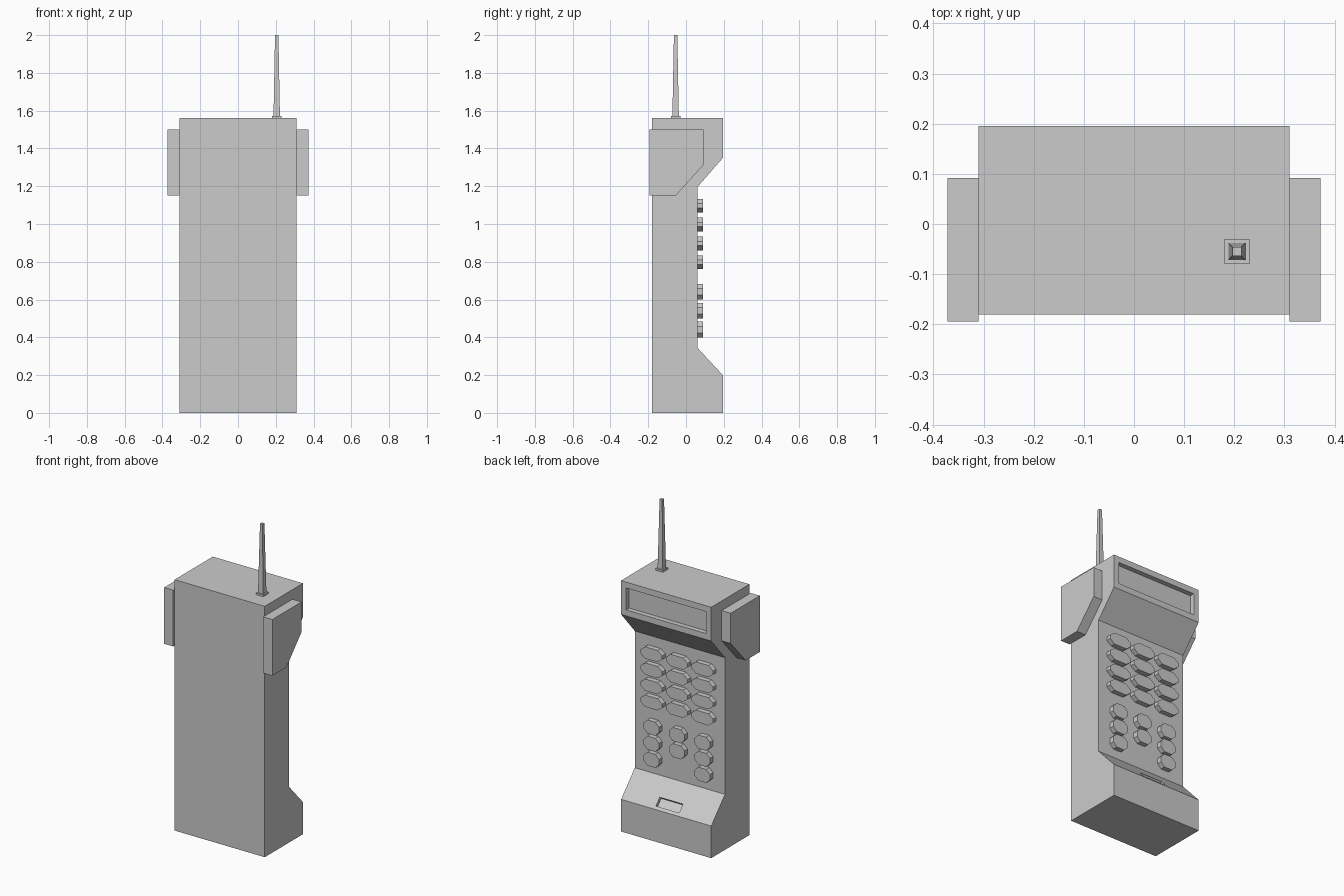
import bpy, bmesh
from mathutils import Vector

if "Cube" in bpy.data.objects:
    bpy.data.objects.remove(bpy.data.objects["Cube"])


def extrude_shape(name, points, offset):
    """Solid made by sweeping a flat polygon along an offset."""
    bm = bmesh.new()
    face = bm.faces.new([bm.verts.new(p) for p in points])
    ext = bmesh.ops.extrude_face_region(bm, geom=[face])
    moved = [v for v in ext["geom"] if isinstance(v, bmesh.types.BMVert)]
    bmesh.ops.translate(bm, verts=moved, vec=Vector(offset))
    bmesh.ops.recalc_face_normals(bm, faces=bm.faces)
    mesh = bpy.data.meshes.new(name)
    bm.to_mesh(mesh)
    bm.free()
    obj = bpy.data.objects.new(name, mesh)
    bpy.context.collection.objects.link(obj)
    return obj


def side_profile(name, profile, x0, x1):
    return extrude_shape(name, [(x0, y, z) for y, z in profile], (x1 - x0, 0, 0))


def key(name, x, z, w, h, cx, cz):
    """Octagonal key standing proud of the keypad panel."""
    a, b = w / 2, h / 2
    outline = [(a, b - cz), (a - cx, b), (cx - a, b), (-a, b - cz),
               (-a, cz - b), (cx - a, -b), (a - cx, -b), (a, cz - b)]
    return extrude_shape(name, [(x + u, 0.06, z + v) for u, v in outline], (0, 0.031, 0))


def taper(name, x, y, z0, z1, r0, r1):
    """Square tapered post."""
    bpy.ops.mesh.primitive_cone_add(vertices=4, radius1=r0 * 2 ** 0.5, radius2=r1 * 2 ** 0.5,
                                    depth=z1 - z0, location=(x, y, (z0 + z1) / 2),
                                    rotation=(0, 0, 0.785398))
    bpy.context.object.name = name


def cut(target, cutter):
    mod = target.modifiers.new(cutter.name, "BOOLEAN")
    mod.operation = "DIFFERENCE"
    mod.solver = "EXACT"
    mod.object = cutter
    cutter.hide_render = True
    cutter.display_type = "WIRE"
    cutter.hide_set(True)


# Handset body
body = side_profile("handset_body", [(-0.18, 0), (0.195, 0), (0.195, 0.2), (0.06, 0.345),
                                     (0.06, 1.195), (0.195, 1.35), (0.195, 1.56), (-0.18, 1.56)],
                    -0.31, 0.31)

# Display recess
cut(body, side_profile("display_cutter", [(0.165, 1.387), (0.25, 1.387), (0.25, 1.523),
                                          (0.165, 1.523)], -0.275, 0.275))

# Microphone slot, sunk square to the chin slope
low, high = Vector((0.195, 0.2)), Vector((0.06, 0.345))
normal = Vector((0.145, 0.135)).normalized()
p, q = low.lerp(high, 0.1), low.lerp(high, 0.38)
cut(body, side_profile("microphone_cutter", [p - normal * 0.02, p + normal * 0.05,
                                             q + normal * 0.05, q - normal * 0.02], -0.08, 0.08))

# Side pads
for name, s in (("left_side_pad", -1), ("right_side_pad", 1)):
    side_profile(name, [(-0.194, 1.15), (-0.055, 1.15), (0.092, 1.312), (0.092, 1.5),
                        (-0.194, 1.5)], s * 0.31, s * 0.372)

# Keypad: wide number keys, then smaller function keys with one gap
for col, x in enumerate((0.175, 0, -0.175)):
    for row in range(4):
        key(f"number_key_{row}_{col}", x, 1.097 - 0.1 * row, 0.15, 0.073, 0.032, 0.025)
    for row in range(2 if col == 1 else 3):
        key(f"function_key_{row}_{col}", x, 0.641 - 0.1 * row, 0.105, 0.084, 0.025, 0.025)

# Antenna
taper("antenna_base", 0.205, -0.055, 1.56, 1.571, 0.025, 0.025)
taper("antenna_rod", 0.205, -0.055, 1.571, 2.0, 0.017, 0.009)
